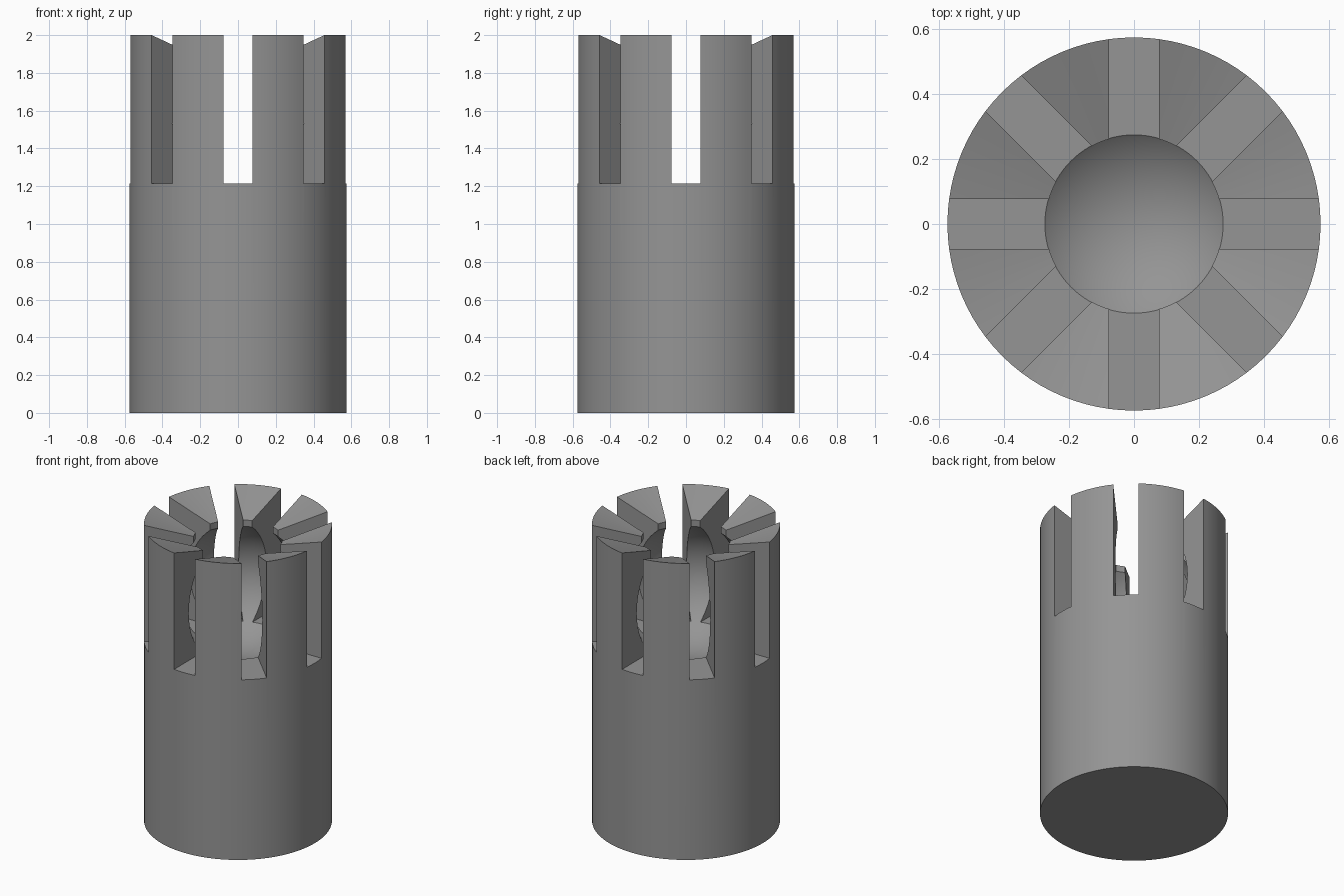
import bpy, bmesh, math

if "Cube" in bpy.data.objects:
    bpy.data.objects.remove(bpy.data.objects["Cube"])

R_OUT, R_BORE, H = 0.575, 0.273, 2.0
SLOT_W, SLOT_Z = 0.155, 1.215
BALL_Z, LIP_LOW, LIP_TOP = 1.535, 1.857, 1.90
R_BALL = math.hypot(R_BORE, LIP_LOW - BALL_Z)
SEGS = 96

grey = bpy.data.materials.new("grey metal")
grey.diffuse_color = (0.3, 0.3, 0.3, 1)
grey.use_nodes = True
grey.node_tree.nodes["Principled BSDF"].inputs["Base Color"].default_value = grey.diffuse_color

# Half profile: base, outer wall, countersunk rim, throat lip, ball-shaped socket
profile = [(0, 0), (R_OUT, 0), (R_OUT, H), (R_BORE, LIP_TOP)]
start = math.asin((LIP_LOW - BALL_Z) / R_BALL)
N = 25
for i in range(N + 1):
    a = start - (start + math.pi / 2) * i / N
    r = R_BALL * math.cos(a) if i < N else 0
    profile.append((r, BALL_Z + R_BALL * math.sin(a)))

# Lathed body
bm = bmesh.new()
verts = [bm.verts.new((r, 0, z)) for r, z in profile]
edges = [bm.edges.new(p) for p in zip(verts, verts[1:])]
bmesh.ops.spin(bm, geom=verts + edges, axis=(0, 0, 1), cent=(0, 0, 0),
               angle=math.tau, steps=SEGS, use_duplicate=False)
bmesh.ops.remove_doubles(bm, verts=bm.verts, dist=1e-5)
bmesh.ops.recalc_face_normals(bm, faces=bm.faces)
mesh = bpy.data.meshes.new("slotted_socket")
bm.to_mesh(mesh)
bm.free()
body = bpy.data.objects.new("slotted_socket", mesh)
bpy.context.collection.objects.link(body)
mesh.materials.append(grey)

# Four crossing bars cut the eight slots
for i in range(4):
    bpy.ops.mesh.primitive_cube_add(size=1, location=(0, 0, SLOT_Z + 0.5),
                                    rotation=(0, 0, i * math.pi / 4))
    cutter = bpy.context.object
    cutter.name = "slot_cutter"
    cutter.scale = (2, SLOT_W, 1)
    cutter.hide_render = True
    cutter.data.materials.append(grey)
    bpy.context.view_layer.update()
    mod = body.modifiers.new("slot", "BOOLEAN")
    mod.operation = "DIFFERENCE"
    mod.solver = "EXACT"
    mod.object = cutter
    bpy.context.view_layer.objects.active = body
    bpy.ops.object.modifier_apply(modifier=mod.name)
    bpy.data.objects.remove(cutter)

# Smooth walls with crisp edges
bpy.ops.object.select_all(action="DESELECT")
body.select_set(True)
bpy.context.view_layer.objects.active = body
bpy.ops.object.shade_smooth_by_angle(angle=math.radians(15))
